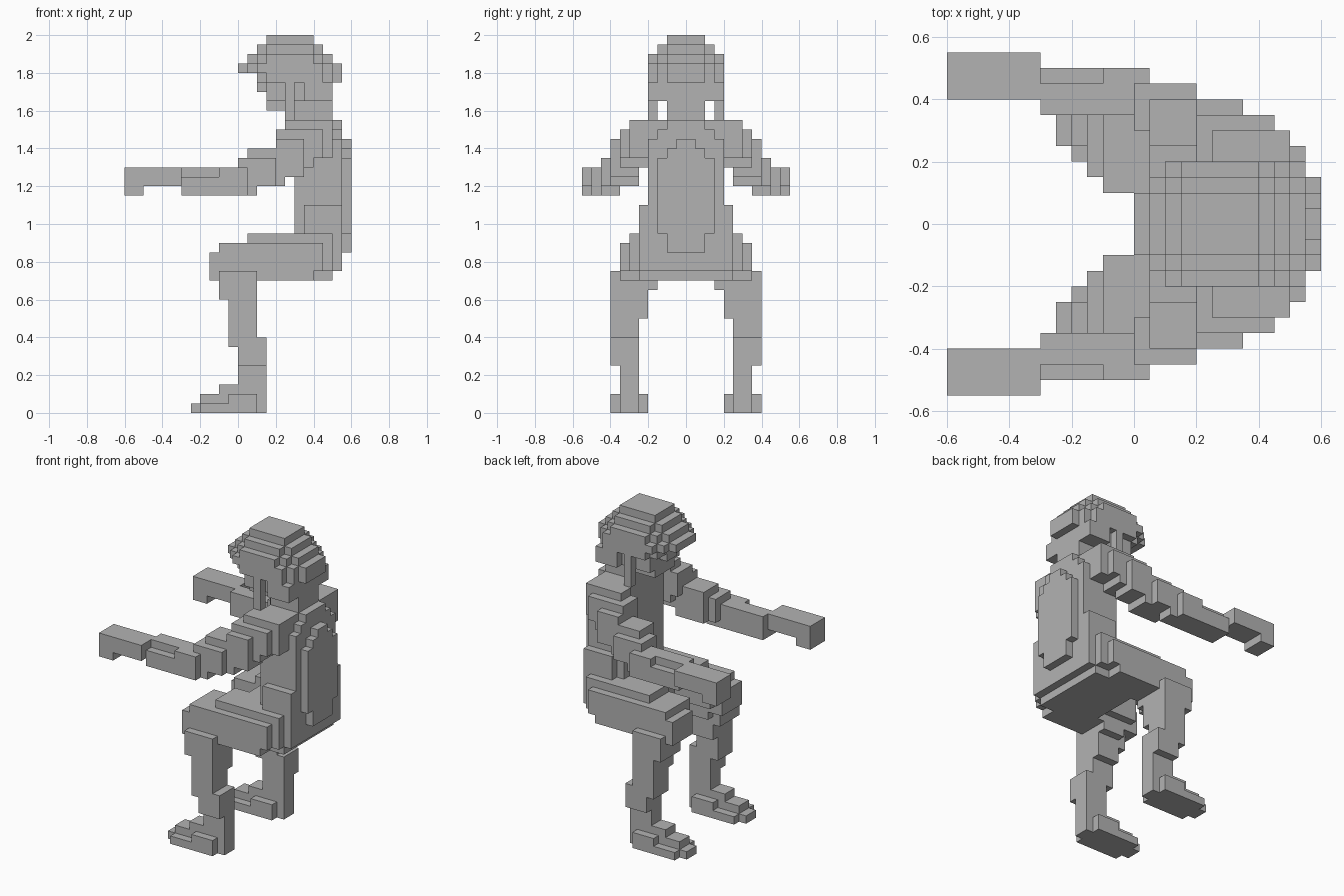
import bpy
import bmesh

# Remove the default cube only
if "Cube" in bpy.data.objects:
    bpy.data.objects.remove(bpy.data.objects["Cube"], do_unlink=True)

CELL = 0.05  # edge of one block

grey = bpy.data.materials.new("plain_grey")
grey.use_nodes = True
COLOUR = (0.45, 0.45, 0.45, 1)
grey.diffuse_color = COLOUR
grey.node_tree.nodes["Principled BSDF"].inputs["Base Color"].default_value = COLOUR

parts = {}     # part name -> cells it owns
filled = set()  # all cells of the figure


def add_part(name, boxes, sides):
    """Fill boxes (x0, x1, y0, y1, z0, z1) in cells, on the given sides of y = 0."""
    cells = set()
    for x0, x1, y0, y1, z0, z1 in boxes:
        for x in range(x0, x1):
            for y in range(y0, y1):
                for z in range(z0, z1):
                    for s in sides:
                        cells.add((x, y if s > 0 else -y - 1, z))
    parts[name] = cells - filled
    filled.update(cells)


def central(name, boxes):
    add_part(name, boxes, (1, -1))


def paired(name, boxes):
    add_part(name + "_back", boxes, (1,))
    add_part(name + "_front", boxes, (-1,))


def build_part(name, cells):
    """Make a mesh of the cell faces that are exposed on the whole figure."""
    bm = bmesh.new()
    corners = {}

    def corner(p):
        if p not in corners:
            corners[p] = bm.verts.new([c * CELL for c in p])
        return corners[p]

    for cell in sorted(cells):
        for axis in range(3):
            u, v = (axis + 1) % 3, (axis + 2) % 3
            for step in (-1, 1):
                near = list(cell)
                near[axis] += step
                if tuple(near) in filled:
                    continue
                loop = []
                for du, dv in ((0, 0), (1, 0), (1, 1), (0, 1)):
                    p = list(cell)
                    p[axis] += step > 0
                    p[u] += du
                    p[v] += dv
                    loop.append(corner(tuple(p)))
                bm.faces.new(loop if step > 0 else loop[::-1])
    mesh = bpy.data.meshes.new(name)
    bm.to_mesh(mesh)
    bm.free()
    mesh.materials.append(grey)
    bpy.context.collection.objects.link(bpy.data.objects.new(name, mesh))


# Rounded cap with a peak at the front
central("cap", [
    (3, 8, 0, 2, 39, 40),
    (2, 9, 0, 2, 38, 39), (3, 8, 0, 3, 38, 39),
    (1, 10, 0, 2, 37, 38), (2, 9, 0, 3, 37, 38), (3, 8, 0, 4, 37, 38),
    (0, 11, 0, 2, 36, 37), (1, 10, 0, 3, 36, 37), (2, 9, 0, 4, 36, 37),
    (2, 11, 0, 2, 35, 36), (2, 10, 0, 3, 35, 36), (3, 9, 0, 4, 35, 36),
])

# Face, nose, chin and neck
central("head", [
    (2, 3, 0, 1, 34, 35),
    (3, 10, 0, 3, 33, 35),
    (3, 6, 0, 2, 32, 33),
    (6, 10, 0, 2, 31, 33),
])

# Side hair and the hanging straps
paired("side_hair", [(7, 10, 3, 4, 33, 35)])
paired("strap", [(5, 6, 3, 4, 31, 35)])

# Upright body with a raised panel on its back
central("torso", [
    (6, 10, 0, 4, 18, 31),
    (10, 11, 0, 4, 18, 29), (10, 11, 0, 3, 29, 30), (10, 11, 0, 2, 30, 31),
    (7, 11, 0, 5, 19, 22),
])
central("back_panel", [
    (11, 12, 0, 3, 19, 27), (11, 12, 0, 2, 17, 28), (11, 12, 0, 1, 28, 29),
])

# Seat of the figure
central("pelvis", [
    (3, 10, 0, 5, 14, 19), (3, 10, 0, 6, 15, 19), (9, 11, 0, 5, 15, 19),
])

# Thighs pointing forward
paired("thigh", [
    (-2, 9, 2, 7, 15, 18), (-2, 8, 3, 7, 14, 15),
    (-3, -2, 3, 7, 14, 17),
    (1, 6, 2, 6, 18, 19),
])

# Lower legs
paired("shin", [
    (-2, 2, 4, 8, 12, 15), (-1, 2, 3, 7, 13, 14),
    (-1, 2, 4, 8, 10, 12), (-1, 2, 5, 8, 7, 10),
    (0, 3, 5, 8, 5, 8), (0, 3, 5, 7, 0, 5),
])
paired("foot", [
    (-5, 3, 5, 7, 0, 1), (-4, 2, 4, 8, 0, 1),
    (-4, 2, 5, 7, 1, 2), (-1, 2, 4, 8, 1, 2),
    (-2, 0, 5, 7, 2, 3),
])

# Stepped upper arms running forward and outward
paired("upper_arm", [
    (5, 10, 4, 6, 28, 31), (6, 10, 4, 6, 27, 28),
    (4, 9, 4, 7, 27, 30), (5, 8, 4, 7, 26, 27),
    (4, 7, 5, 8, 25, 29),
    (1, 5, 5, 8, 24, 28),
    (0, 4, 6, 9, 24, 27),
])
paired("forearm", [
    (-6, 1, 7, 10, 23, 25), (-6, 1, 7, 9, 25, 26),
    (-2, 1, 7, 10, 25, 26), (-1, 2, 7, 9, 23, 26),
])
paired("hand", [(-12, -6, 8, 11, 24, 26), (-12, -10, 8, 11, 23, 24)])

for part_name, part_cells in parts.items():
    build_part(part_name, part_cells)
